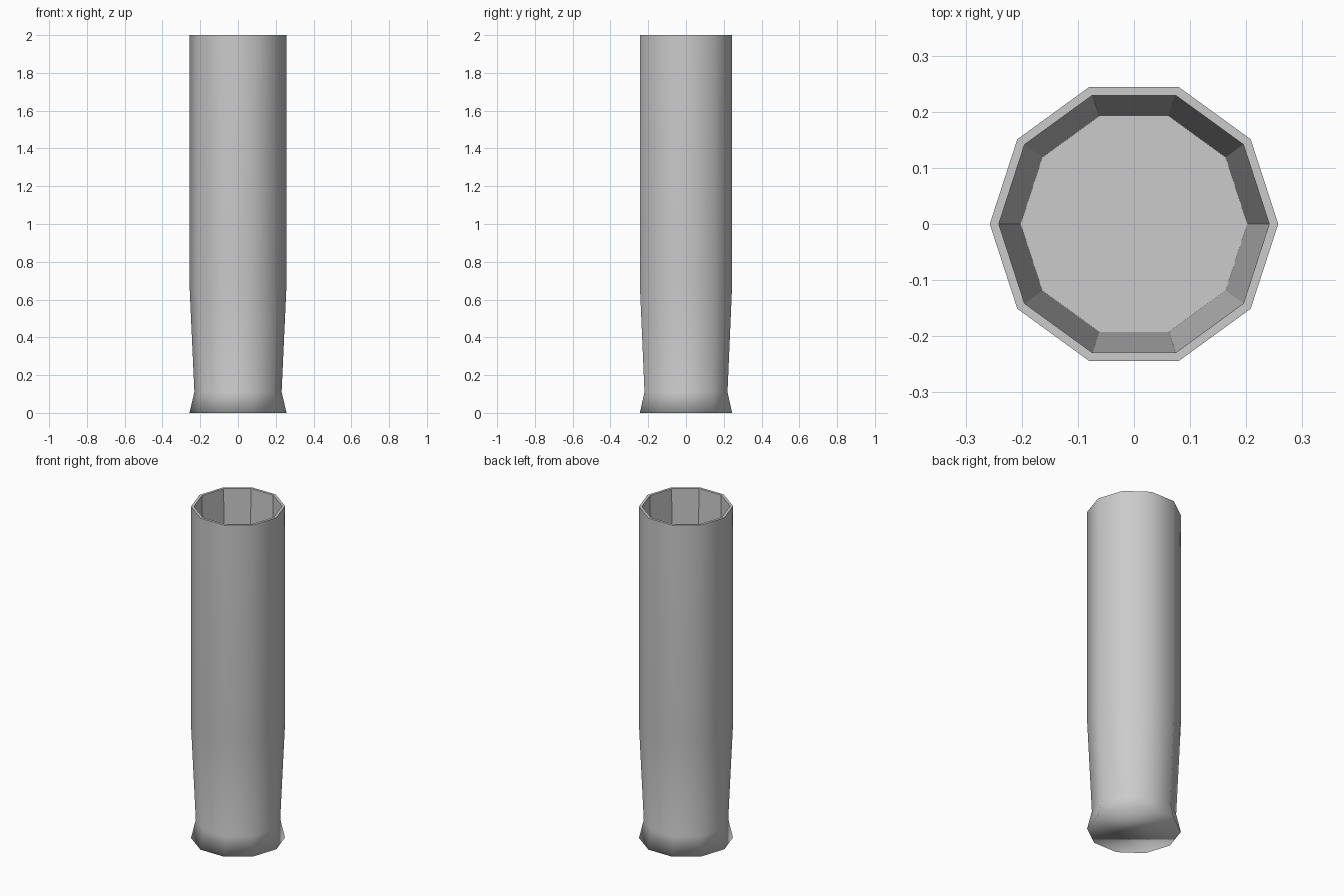
import bpy, bmesh, math

if "Cube" in bpy.data.objects:
    bpy.data.objects.remove(bpy.data.objects["Cube"])

SIDES = 10
# (radius, z) from the foot up the outside, over the rim and down to the cup floor
PROFILE = [(0.257, 0.0), (0.231, 0.11), (0.257, 0.68), (0.257, 2.0),
           (0.241, 2.0), (0.202, 0.10)]
OUTER_BANDS = 3


def ring(bm, r, z):
    step = 2 * math.pi / SIDES
    return [bm.verts.new((r * math.cos(i * step), r * math.sin(i * step), z))
            for i in range(SIDES)]


bm = bmesh.new()
rings = [ring(bm, r, z) for r, z in PROFILE]

# Walls: smooth outside, faceted rim and inside
for k, (low, high) in enumerate(zip(rings, rings[1:])):
    for i in range(SIDES):
        j = (i + 1) % SIDES
        face = bm.faces.new((low[i], low[j], high[j], high[i]))
        face.smooth = k < OUTER_BANDS

# Underside and inner floor
bm.faces.new(rings[0][::-1]).smooth = True
bm.faces.new(rings[-1])

# Keep the rim crisp
for edge in bm.edges:
    if all(v in rings[3] for v in edge.verts):
        edge.smooth = False

mesh = bpy.data.meshes.new("hollow_tube")
bm.to_mesh(mesh)
bm.free()
tube = bpy.data.objects.new("hollow_tube", mesh)
bpy.context.collection.objects.link(tube)
